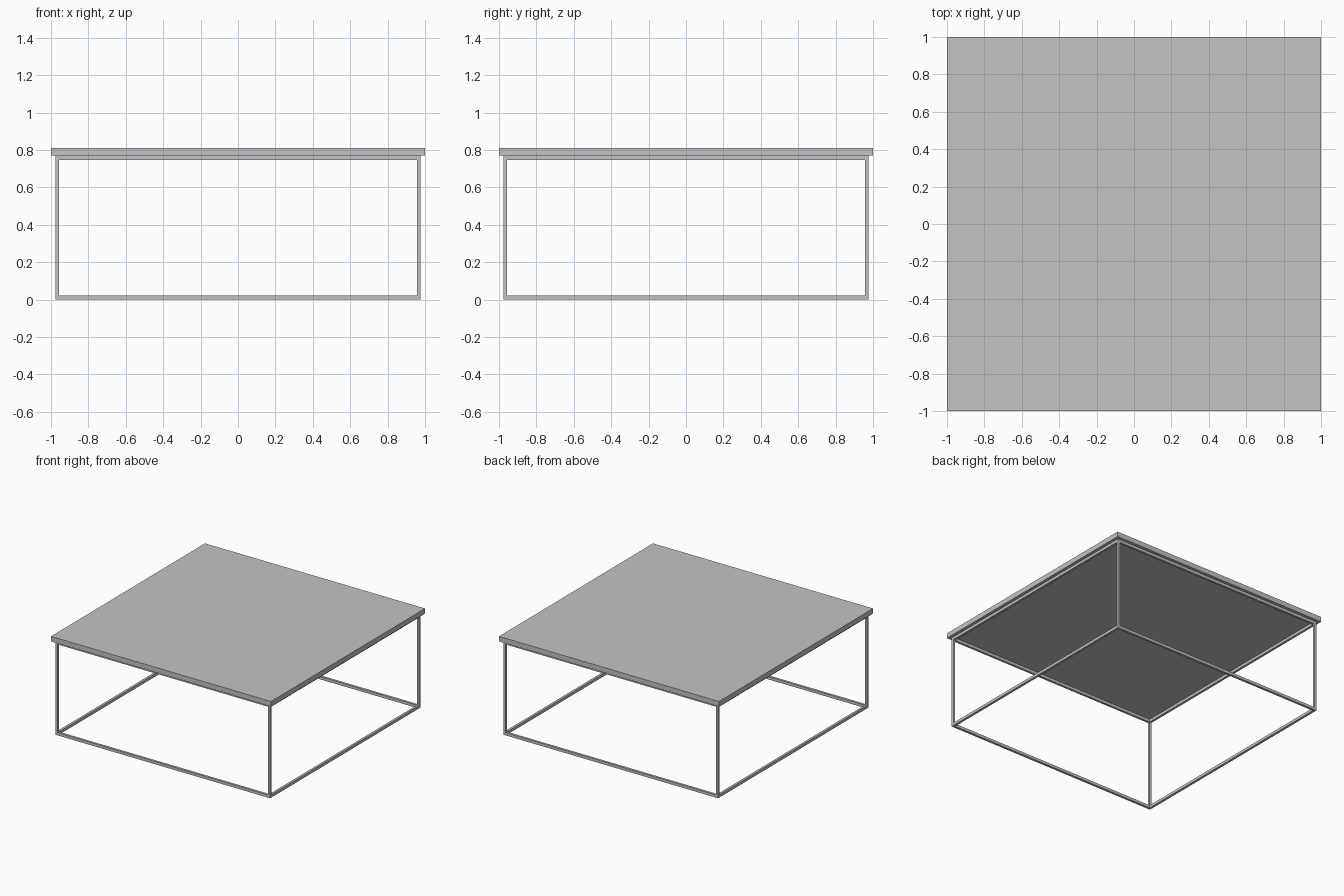
import bpy
import bmesh

if "Cube" in bpy.data.objects:
    bpy.data.objects.remove(bpy.data.objects["Cube"])

grey = bpy.data.materials.new("light grey")
grey.diffuse_color = (0.54, 0.55, 0.545, 1)
grey.use_nodes = True
grey.node_tree.nodes["Principled BSDF"].inputs["Base Color"].default_value = grey.diffuse_color


def boxes(name, spans):
    """One object made of axis-aligned boxes given as (centre, size)."""
    bm = bmesh.new()
    for c, s in spans:
        verts = bmesh.ops.create_cube(bm, size=1)["verts"]
        for v in verts:
            v.co = [c[i] + v.co[i] * s[i] for i in range(3)]
    mesh = bpy.data.meshes.new(name)
    bm.to_mesh(mesh)
    bm.free()
    mesh.materials.append(grey)
    obj = bpy.data.objects.new(name, mesh)
    bpy.context.collection.objects.link(obj)
    return obj


R = 0.975        # outer half width of the frame
W = 0.019        # tube width
H = 0.023        # rail height
TOP_Z = 0.77     # underside of the table top
HEIGHT = 0.812
m = R - W / 2

# Table top
boxes("table_top", [((0, 0, (TOP_Z + HEIGHT) / 2), (2, 2, HEIGHT - TOP_Z))])

# Square rings of rails at floor and under the top
for name, z in (("lower_rails", H / 2), ("upper_rails", TOP_Z - H / 2)):
    spans = [((0, s * m, z), (2 * R, W, H)) for s in (-1, 1)]
    spans += [((s * m, 0, z), (W, 2 * (R - W), H)) for s in (-1, 1)]
    boxes(name, spans)

# Corner legs between the rings
for sx, side in ((-1, "left"), (1, "right")):
    for sy, end in ((-1, "front"), (1, "back")):
        boxes(f"{end}_{side}_leg",
              [((sx * m, sy * m, TOP_Z / 2), (W, W, TOP_Z - 2 * H))])
